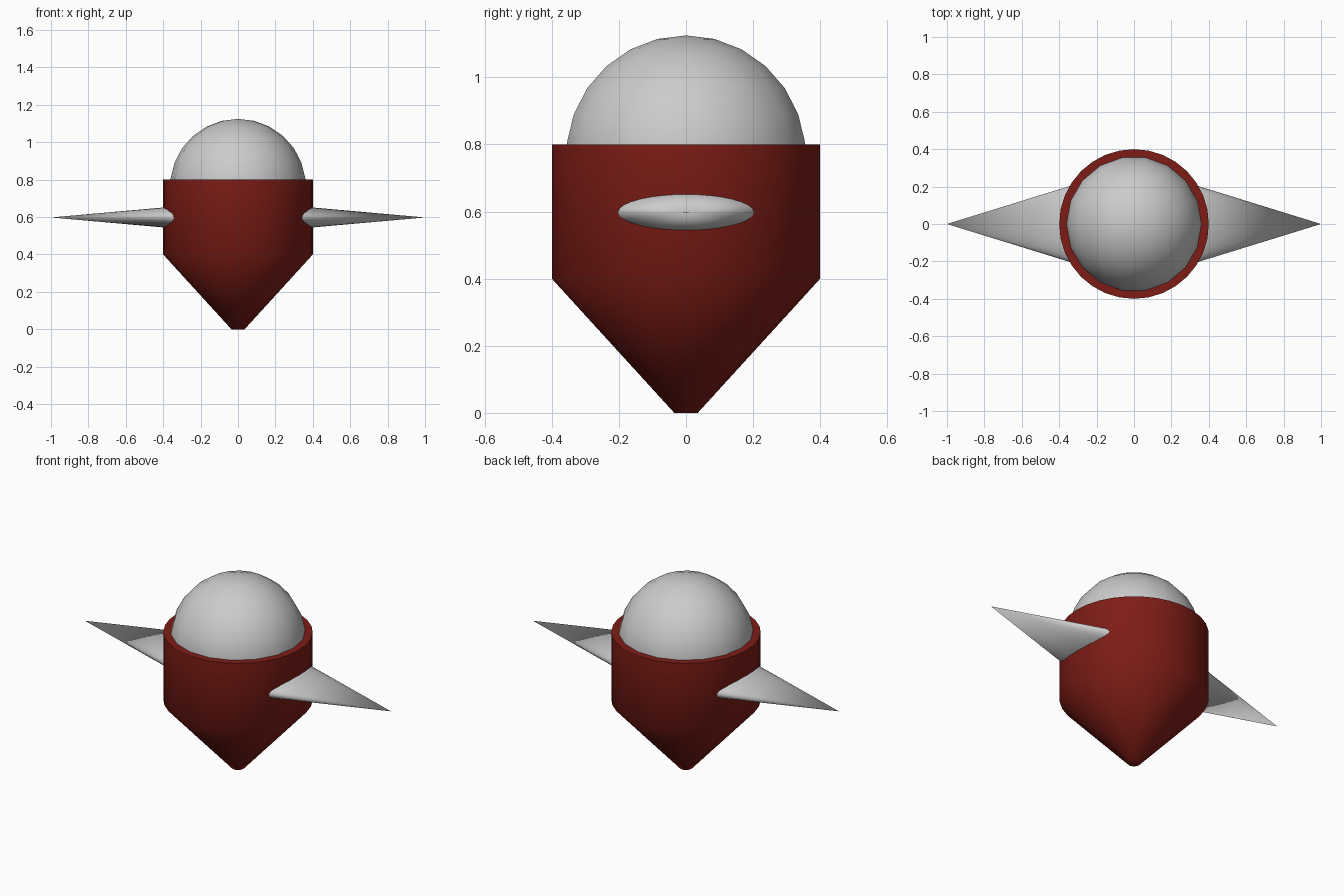
import bpy, bmesh
from math import radians, pi, sin, cos
from mathutils import Matrix

if "Cube" in bpy.data.objects:
    bpy.data.objects.remove(bpy.data.objects["Cube"])

SIDES = 32


def make_object(name, bm, angle, color=None):
    bmesh.ops.recalc_face_normals(bm, faces=bm.faces)
    mesh = bpy.data.meshes.new(name)
    bm.to_mesh(mesh)
    bm.free()
    ob = bpy.data.objects.new(name, mesh)
    bpy.context.collection.objects.link(ob)
    if color:
        mat = bpy.data.materials.new(name + "_paint")
        mat.diffuse_color = color
        mat.use_nodes = True
        mat.node_tree.nodes["Principled BSDF"].inputs["Base Color"].default_value = mat.diffuse_color
        mesh.materials.append(mat)
    bpy.ops.object.select_all(action='DESELECT')
    ob.select_set(True)
    bpy.context.view_layer.objects.active = ob
    bpy.ops.object.shade_smooth_by_angle(angle=radians(angle))
    return ob


# Body: pointed base flowing into a straight barrel, capped at both ends
bm = bmesh.new()
rings = []
for radius, z in [(0.035, 0), (0.4, 0.4), (0.4, 0.8)]:
    rings.append([bm.verts.new((radius * cos(2 * pi * i / SIDES),
                                radius * sin(2 * pi * i / SIDES), z))
                  for i in range(SIDES)])
for low, high in zip(rings, rings[1:]):
    for i in range(SIDES):
        j = (i + 1) % SIDES
        bm.faces.new((low[i], low[j], high[j], high[i]))
bm.faces.new(rings[0])
bm.faces.new(rings[-1])
make_object("body", bm, 60, (0.21, 0.012, 0.008, 1))

# Head: sphere sunk into the top of the body
bm = bmesh.new()
bmesh.ops.create_uvsphere(
    bm, u_segments=18, v_segments=13, radius=0.363,
    matrix=Matrix.Translation((0, 0, 0.762)) @ Matrix.Rotation(pi / 2, 4, 'Z'))
# Turn so that a corner faces front and a flat side faces each arm
make_object("head", bm, 60)

# Arms: flattened cones pointing outward, bases buried in the body
for name, side in [("right_arm", 1), ("left_arm", -1)]:
    bm = bmesh.new()
    bmesh.ops.create_cone(
        bm, cap_ends=True, segments=SIDES, radius1=1, radius2=0, depth=0.8,
        matrix=Matrix.Translation((side * 0.6, 0, 0.598))
        @ Matrix.Diagonal((1, 0.247, 0.071, 1))
        @ Matrix.Rotation(side * pi / 2, 4, 'Y'))
    bmesh.ops.remove_doubles(bm, verts=bm.verts, dist=1e-4)
    make_object(name, bm, 60)
